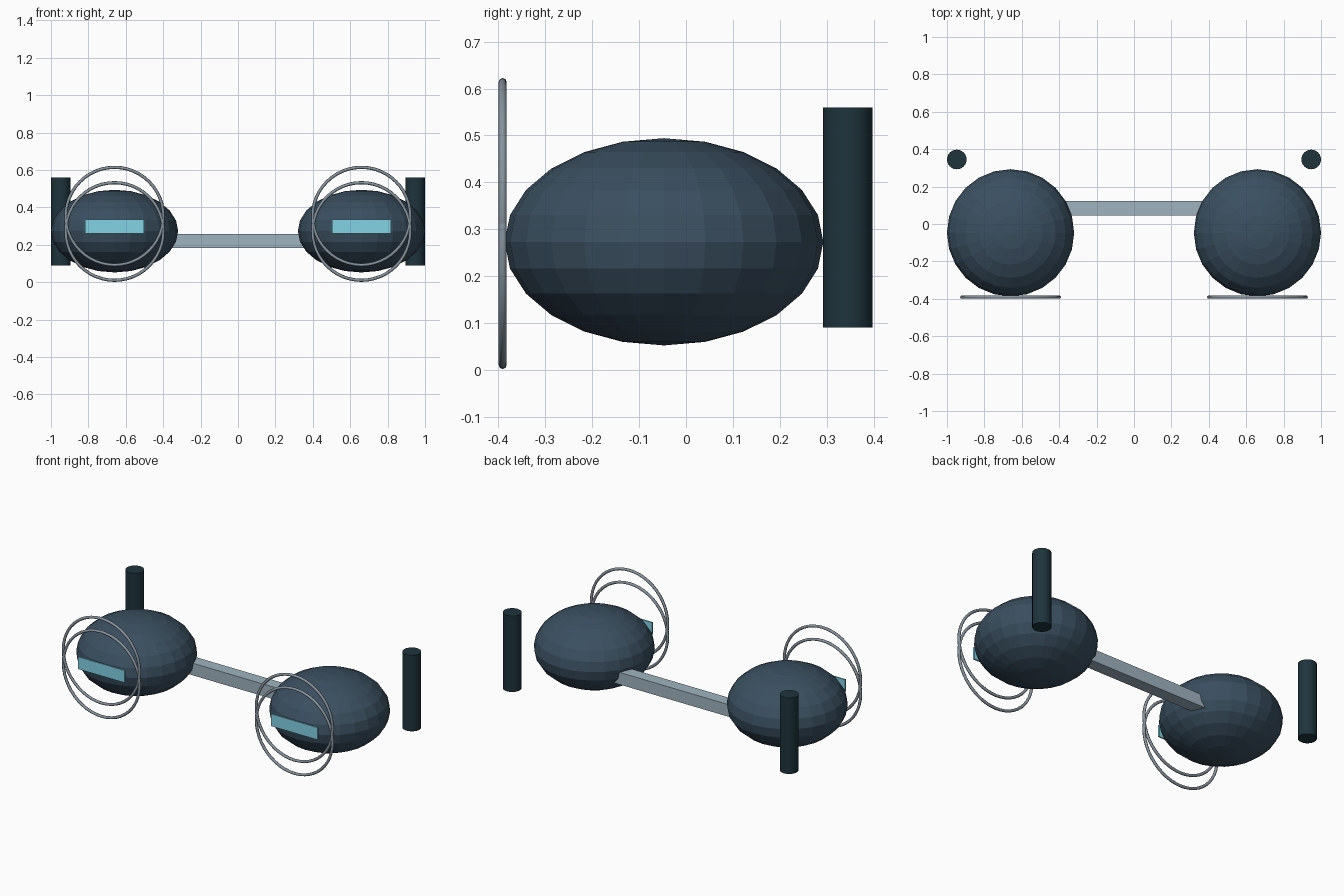
import bpy
import math

if "Cube" in bpy.data.objects:
    bpy.data.objects.remove(bpy.data.objects["Cube"])


def material(name, r, g, b):
    # sRGB 0-255 to linear
    def lin(c):
        c /= 255
        return c / 12.92 if c <= 0.04045 else ((c + 0.055) / 1.055) ** 2.4
    m = bpy.data.materials.new(name)
    m.diffuse_color = (lin(r), lin(g), lin(b), 1)
    m.use_nodes = True
    m.node_tree.nodes["Principled BSDF"].inputs["Base Color"].default_value = m.diffuse_color
    return m


SLATE = material("slate_blue", 58, 79, 96)
STEEL = material("pale_steel", 160, 180, 192)
DARK = material("dark_teal", 30, 52, 60)
GREY = material("ring_grey", 136, 148, 158)
CYAN = material("window_cyan", 131, 212, 230)


def finish(name, mat, smooth=False):
    ob = bpy.context.object
    ob.name = name
    ob.data.materials.append(mat)
    if smooth:
        bpy.ops.object.shade_smooth_by_angle(angle=math.radians(50))
    return ob


def box(name, loc, size, mat):
    bpy.ops.mesh.primitive_cube_add(size=1, location=loc)
    bpy.context.object.scale = size
    bpy.ops.object.transform_apply(location=False, rotation=False, scale=True)
    return finish(name, mat)


POD_X, POD_Y, POD_Z = 0.66, -0.047, 0.273

for side, s in (("left", -1), ("right", 1)):
    # Flattened, faceted pod
    bpy.ops.mesh.primitive_uv_sphere_add(segments=24, ring_count=12, radius=1,
                                         location=(s * POD_X, POD_Y, POD_Z))
    bpy.context.object.scale = (0.34, 0.34, 0.221)
    bpy.ops.object.transform_apply(location=False, rotation=False, scale=True)
    finish(side + "_pod", SLATE)

    # Window plate on the front of the pod
    box(side + "_window", (s * POD_X, -0.388, 0.298), (0.316, 0.009, 0.075), CYAN)

    # Two overlapping upright hoops in front
    for label, z in (("lower", 0.271), ("upper", 0.353)):
        bpy.ops.mesh.primitive_torus_add(major_segments=48, minor_segments=8,
                                         major_radius=0.261, minor_radius=0.0085,
                                         location=(s * POD_X, -0.391, z),
                                         rotation=(math.pi / 2, 0, 0))
        finish(f"{side}_{label}_hoop", GREY, True)

    # Upright rod behind the pod
    bpy.ops.mesh.primitive_cylinder_add(vertices=24, radius=0.0525, depth=0.47,
                                        location=(s * 0.9475, 0.345, 0.325))
    finish(side + "_rod", DARK, True)

# Bar joining the pods
box("connecting_bar", (0, 0.084, 0.219), (1.2, 0.076, 0.075), STEEL)
